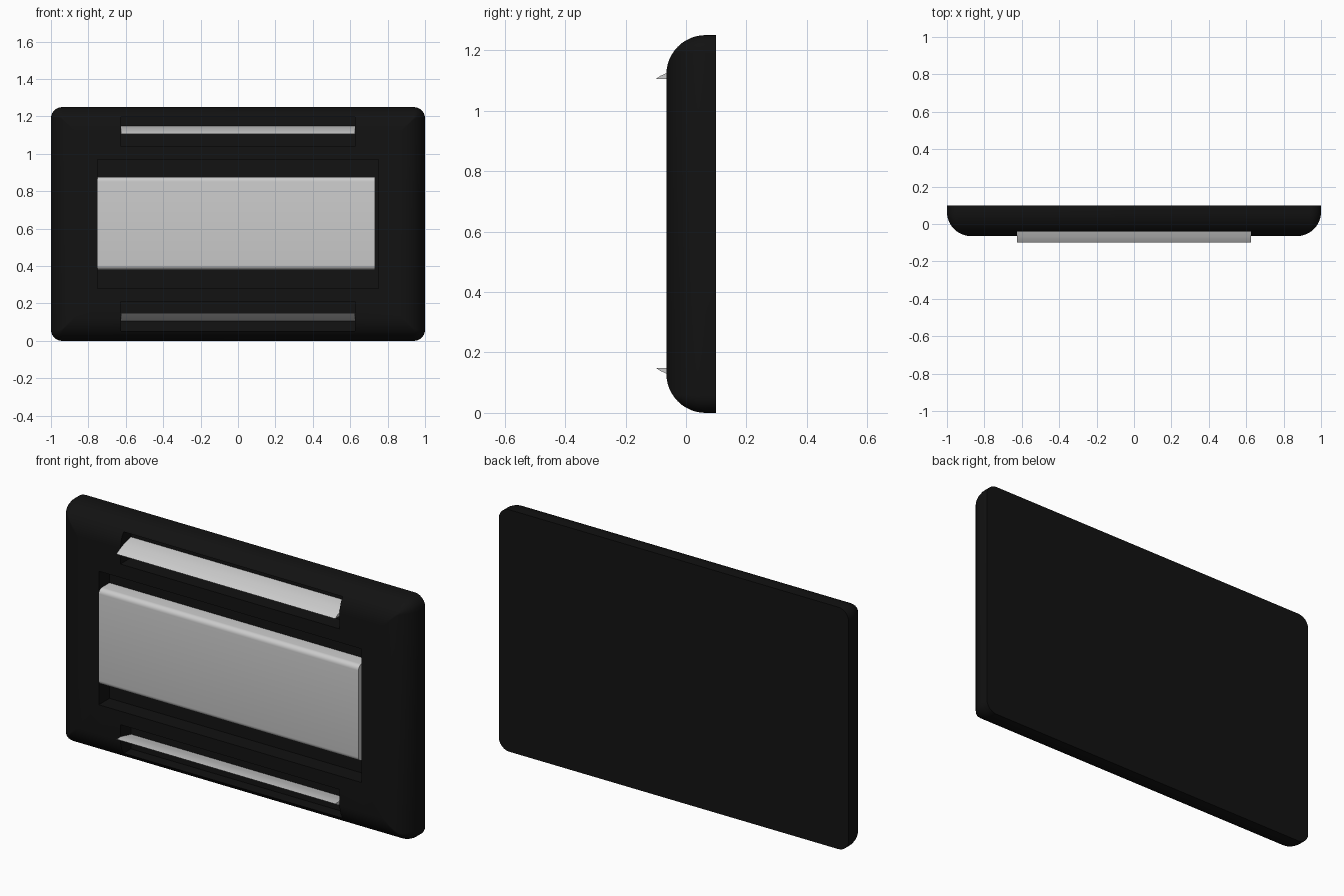
import bpy, bmesh, math

if "Cube" in bpy.data.objects:
    bpy.data.objects.remove(bpy.data.objects["Cube"])

H = 1.25            # overall height
FRONT = -0.065      # front face of housing
R = 0.13            # front edge rounding

black = bpy.data.materials.new("black_plastic")
black.diffuse_color = (0.006, 0.006, 0.006, 1)
black.use_nodes = True
black.node_tree.nodes["Principled BSDF"].inputs["Base Color"].default_value = black.diffuse_color


def make_object(name, bm):
    bmesh.ops.recalc_face_normals(bm, faces=bm.faces)
    me = bpy.data.meshes.new(name)
    bm.to_mesh(me)
    bm.free()
    ob = bpy.data.objects.new(name, me)
    bpy.context.collection.objects.link(ob)
    return ob


def smooth(ob, angle=30):
    bpy.ops.object.select_all(action='DESELECT')
    ob.select_set(True)
    bpy.context.view_layer.objects.active = ob
    bpy.ops.object.shade_smooth_by_angle(angle=math.radians(angle))


def loft(name, rings):
    bm = bmesh.new()
    loops = [[bm.verts.new(p) for p in ring] for ring in rings]
    for a, b in zip(loops, loops[1:]):
        for i in range(len(a)):
            j = (i + 1) % len(a)
            bm.faces.new((a[i], a[j], b[j], b[i]))
    bm.faces.new(loops[0])
    bm.faces.new(loops[-1])
    return make_object(name, bm)


def rounded_rect(inset, y, seg=6):
    r = max(0.06 - inset, 0.005)
    hx, hz = 1 - inset - r, H / 2 - inset - r
    ring = []
    for k, (sx, sz) in enumerate([(1, 1), (-1, 1), (-1, -1), (1, -1)]):
        for s in range(seg + 1):
            a = math.pi / 2 * (k + s / seg)
            ring.append((sx * hx + r * math.cos(a), y,
                         H / 2 + sz * hz + r * math.sin(a)))
    return ring


def extrude_x(name, profile, x0, x1):
    return loft(name, [[(x, y, z) for y, z in profile] for x in (x0, x1)])


# Housing: flat back, generously rounded front edge
rings = [rounded_rect(0, 0.1)]
for i in range(13):
    t = math.pi / 2 * i / 12
    rings.append(rounded_rect(R * (1 - math.cos(t)), FRONT + R * (1 - math.sin(t))))
housing = loft("housing", rings)
housing.data.materials.append(black)

# Recesses: central rocker bay and two slots
bays = [(0.75, 0.28, 0.97, 0.022), (0.626, 1.04, 1.197, 0.02), (0.626, 0.053, 0.21, 0.02)]
for w, z0, z1, y in bays:
    cutter = extrude_x("cutter", [(-0.2, z0), (y, z0), (y, z1), (-0.2, z1)], -w, w)
    cutter.data.materials.append(black)
    cutter.hide_render = True
    mod = housing.modifiers.new("cut", 'BOOLEAN')
    mod.operation = 'DIFFERENCE'
    mod.solver = 'EXACT'
    mod.object = cutter
    bpy.context.view_layer.objects.active = housing
    bpy.ops.object.modifier_apply(modifier=mod.name)
    bpy.data.objects.remove(cutter)
smooth(housing)

# Central panel with rounded long edges
r, yf, z0, z1 = 0.025, -0.064, 0.38, 0.877
profile = [(0.022, z0)]
for cz, start in ((z0 + r, 270), (z1 - r, 180)):
    for s in range(7):
        a = math.radians(start - 90 * s / 6)
        profile.append((yf + r + r * math.cos(a), cz + r * math.sin(a)))
profile.append((0.022, z1))
smooth(extrude_x("centre_panel", profile, -0.75, 0.733), 40)

# Curved finger slats, mirrored top to bottom
slat = [(-0.1, 1.105), (-0.085, 1.115), (-0.067, 1.123), (-0.04, 1.134), (-0.01, 1.143),
        (0.02, 1.148), (0.02, 1.125), (-0.02, 1.116), (-0.067, 1.105)]
smooth(extrude_x("upper_slat", slat, -0.625, 0.625))
smooth(extrude_x("lower_slat", [(y, H - z + 0.004) for y, z in slat], -0.625, 0.625))
